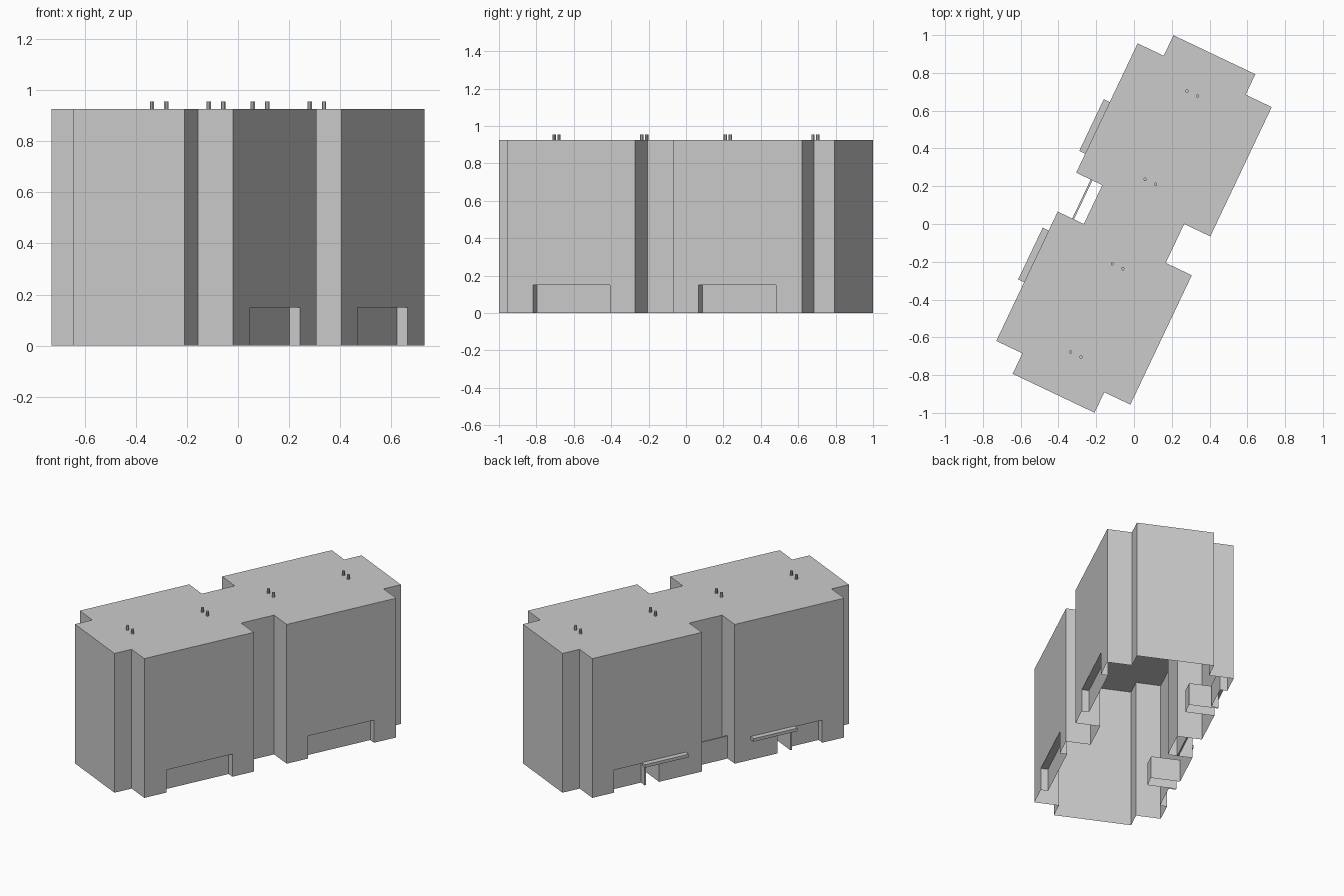
import bpy, bmesh, math
from mathutils import Matrix

if "Cube" in bpy.data.objects:
    bpy.data.objects.remove(bpy.data.objects["Cube"])

ROOF, BAND = 0.925, 0.15
TURN = Matrix.Rotation(-math.atan2(0.429, 0.903), 4, 'Z')   # local x across, y along the block
S_IN, S_OUT, T_IN, T_BAY, T_END = 0.24, 0.393, 0.114, 0.872, 0.992


def finish(bm, name):
    bm.transform(TURN)
    mesh = bpy.data.meshes.new(name)
    bm.to_mesh(mesh)
    bm.free()
    bpy.context.collection.objects.link(bpy.data.objects.new(name, mesh))


def box(name, x0, x1, y0, y1, z0, z1):
    bm = bmesh.new()
    bmesh.ops.create_cube(bm, size=1)
    bm.transform(Matrix.Translation(((x0 + x1) / 2, (y0 + y1) / 2, (z0 + z1) / 2))
                 @ Matrix.Diagonal((x1 - x0, y1 - y0, z1 - z0, 1)))
    finish(bm, name)


def side(sx, notches):
    """Quarter outline from the middle gap to the end, notches are (start, end, depth)."""
    pts = [(sx * S_IN, T_IN), (sx * S_OUT, T_IN)]
    for a, b, d in notches:
        pts += [(sx * S_OUT, a), (sx * (S_OUT - d), a), (sx * (S_OUT - d), b), (sx * S_OUT, b)]
    return pts + [(sx * S_OUT, T_BAY), (sx * S_IN, T_BAY), (sx * S_IN, T_END)]


def outline(right, left):
    r, l = side(1, right), side(-1, left)
    flip = lambda pts: [(x, -y) for x, y in pts]
    return flip(r)[::-1] + r + l[::-1] + flip(l)


def walls(bm, pts, z0, z1):
    for (ax, ay), (bx, by) in zip(pts, pts[1:] + pts[:1]):
        bm.faces.new([bm.verts.new(p) for p in
                      ((ax, ay, z0), (bx, by, z0), (bx, by, z1), (ax, ay, z1))])


# Hollow building shell: plain upper walls, notched ground band, roof, open underneath
right = [(0.262, 0.718, 0.045)]
left = [(0.41, 0.50, 0.18), (0.51, 0.72, 0.045)]
bm = bmesh.new()
plain = outline([], [])
walls(bm, plain, BAND, ROOF)
walls(bm, outline(right, left), 0, BAND)
bm.faces.new([bm.verts.new((x, y, ROOF)) for x, y in plain])
# Notch ceilings
for sx, notches in ((1, right), (-1, left)):
    for a, b, d in notches:
        for sy in (1, -1):
            q = [(sx * S_OUT, sy * a), (sx * S_OUT, sy * b),
                 (sx * (S_OUT - d), sy * b), (sx * (S_OUT - d), sy * a)]
            if sx * sy > 0:
                q.reverse()
            bm.faces.new([bm.verts.new((x, y, BAND)) for x, y in q])
bmesh.ops.remove_doubles(bm, verts=bm.verts, dist=1e-5)
finish(bm, "building_shell")

# Entrance canopies
for i, sy in enumerate((1, -1)):
    y0, y1 = sorted((sy * 0.225, sy * 0.528))
    box(f"canopy_{i}", -0.428, -S_OUT, y0, y1, 0.135, 0.155)

# Low screen wall across the middle gap
box("screen_wall", -0.308, -0.298, -T_IN, T_IN, 0, BAND)

# Paired roof vents
for i, y in enumerate((0.757, 0.239, -0.239, -0.757)):
    for j in (-1, 1):
        x = j * 0.031 - 0.018 * (1 if y > 0 else -1)
        bm = bmesh.new()
        bmesh.ops.create_cone(bm, cap_ends=True, segments=8, radius1=0.009, radius2=0.009,
                              depth=0.03, matrix=Matrix.Translation((x, y, ROOF + 0.015)))
        finish(bm, f"roof_vent_{i}_{j + 1}")
